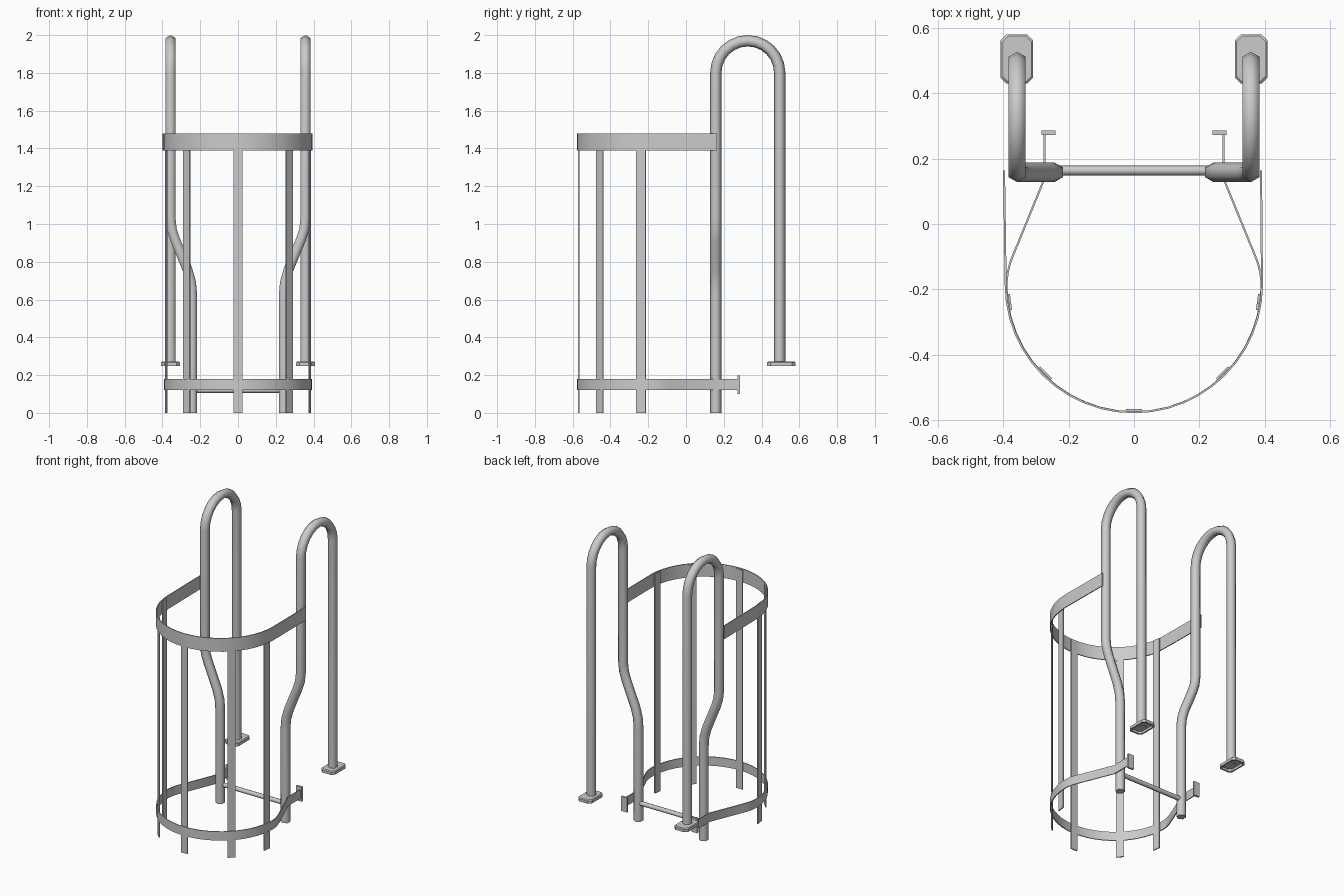
import bpy, bmesh, math
from mathutils import Vector

if "Cube" in bpy.data.objects:
    bpy.data.objects.remove(bpy.data.objects["Cube"])

CY, R = -0.185, 0.39   # hoop centre and radius


def finish(name, bm, angle=40):
    bmesh.ops.recalc_face_normals(bm, faces=bm.faces)
    me = bpy.data.meshes.new(name)
    bm.to_mesh(me)
    bm.free()
    ob = bpy.data.objects.new(name, me)
    bpy.context.collection.objects.link(ob)
    bpy.ops.object.select_all(action='DESELECT')
    ob.select_set(True)
    bpy.context.view_layer.objects.active = ob
    bpy.ops.object.shade_smooth_by_angle(angle=math.radians(angle))
    return ob


def skin(bm, rings, closed_ends=True):
    rings = [[bm.verts.new(p) for p in r] for r in rings]
    n = len(rings[0])
    for a, b in zip(rings, rings[1:]):
        for i in range(n):
            j = (i + 1) % n
            bm.faces.new((a[i], a[j], b[j], b[i]))
    if closed_ends:
        bm.faces.new(rings[0])
        bm.faces.new(rings[-1])


def directions(pts):
    segs = [(b - a).normalized() for a, b in zip(pts, pts[1:])]
    return [segs[0]] + [(a + b).normalized() for a, b in zip(segs, segs[1:])] + [segs[-1]]


def tube(name, pts, r, sides, u):
    pts = [Vector(p) for p in pts]
    rings, u, last = [], Vector(u), None
    for p, t in zip(pts, directions(pts)):
        if last:
            u = last.rotation_difference(t) @ u
        v = t.cross(u)
        rings.append([p + r * (u * math.cos(k) + v * math.sin(k))
                      for k in (2 * math.pi * i / sides for i in range(sides))])
        last = t
    bm = bmesh.new()
    skin(bm, rings)
    return finish(name, bm, 65)


def ribbon(name, pts, z0, z1, thick=0.006):
    pts = [Vector((x, y, 0)) for x, y in pts]
    rings = []
    for p, t in zip(pts, directions(pts)):
        n = Vector((-t.y, t.x, 0)) * thick / 2
        rings.append([p + s * n + Vector((0, 0, z)) for s, z in ((-1, z0), (1, z0), (1, z1), (-1, z1))])
    bm = bmesh.new()
    skin(bm, rings)
    return finish(name, bm)


def box(name, x0, x1, y0, y1, z0, z1):
    bm = bmesh.new()
    skin(bm, [[(x0, y0, z), (x1, y0, z), (x1, y1, z), (x0, y1, z)] for z in (z0, z1)])
    return finish(name, bm)


def octagon(cx, cy, hx, hy, c, z):
    return [(cx + x, cy + y, z) for x, y in (
        (hx, hy - c), (hx - c, hy), (c - hx, hy), (-hx, hy - c),
        (-hx, c - hy), (c - hx, -hy), (hx - c, -hy), (hx, c - hy))]


arc = [(R * math.cos(a), CY - R * math.sin(a)) for a in (math.pi * i / 24 for i in range(25))]

# Hoops around the climber
ribbon("top_hoop", [(0.388, 0.163)] + [(x - 0.002 + 0.003 * (x > 0), y) for x, y in arc] + [(-0.397, 0.163)], 1.39, 1.48)
side = [(0.273, 0.275), (0.273, 0.14), (0.365, -0.085), (0.378, -0.118), (0.386, -0.15)]
ribbon("bottom_hoop", side + arc + [(-x, y) for x, y in reversed(side)], 0.12, 0.18)

# Vertical cage strips, inside the hoops
for i, deg in enumerate((8, 45, 90, 135, 172)):
    a = math.radians(deg)
    c = Vector((math.cos(a), -math.sin(a))) * (R - 0.007) + Vector((0, CY))
    t = Vector((math.sin(a), math.cos(a))) * 0.025
    ribbon(f"cage_strip_{i}", [c - t, c + t], 0, 1.475, 0.007)

for s, tag in ((-1, "left"), (1, "right")):
    # Hexagonal handrail: lower post, outward jog, overhead return
    xz = ((0.243, 0), (0.243, 0.63), (0.248, 0.69), (0.266, 0.755),
          (0.332, 0.915), (0.35, 0.97), (0.357, 1.03))
    path = [(s * x, 0.158, z) for x, z in xz]
    for i in range(13):
        a = math.pi * i / 12
        path.append((s * 0.357, 0.327 - 0.169 * math.cos(a), 1.801 + 0.169 * math.sin(a)))
    path.append((s * 0.357, 0.496, 0.26))
    tube(f"handrail_{tag}", path, 0.03, 6, (0, 1, 0))

    # Foot plate with chamfered corners and a hollow underside
    bm = bmesh.new()
    skin(bm, [octagon(s * 0.358, 0.504, 0.05 - d, 0.075 - d, 0.018, z) for d, z in
              ((0.01, 0.263), (0.01, 0.248), (0, 0.248), (0, 0.266), (0.005, 0.271))])
    finish(f"foot_plate_{tag}", bm, 30)

    # Wall flange at the end of the lower hoop
    box(f"wall_flange_{tag}", *sorted((s * 0.24, s * 0.283)), 0.272, 0.285, 0.1, 0.197)

# Rung joining the posts
tube("cross_rung", [(-0.24, 0.163, 0.12), (0.24, 0.163, 0.12)], 0.015, 8, (0, 0, 1))
